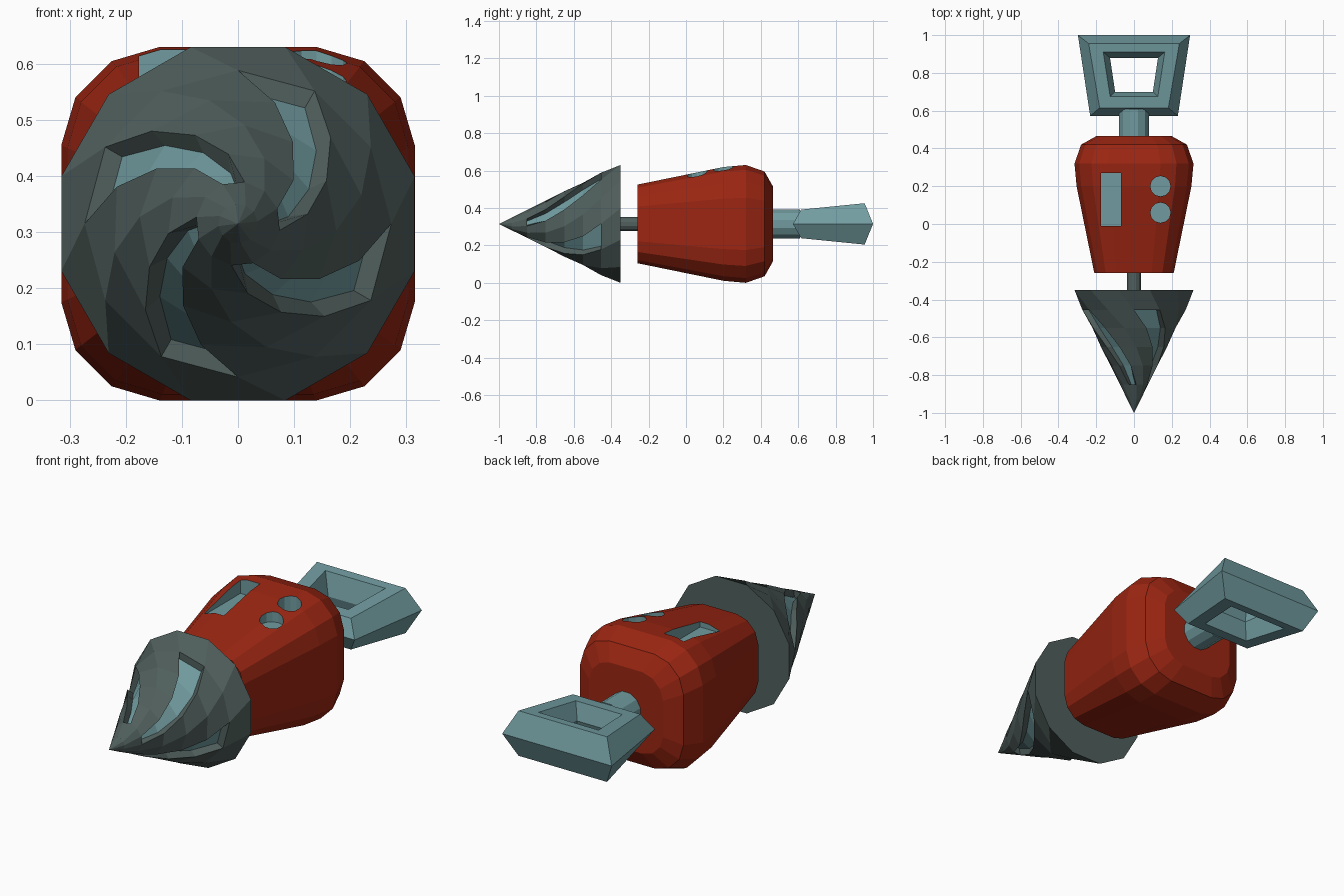
import bpy
import bmesh
from math import cos, sin, pi, radians
from mathutils import Matrix

if "Cube" in bpy.data.objects:
    bpy.data.objects.remove(bpy.data.objects["Cube"], do_unlink=True)

MID = 0.315  # height of the tool's long axis


def make_material(name, rgb):
    mat = bpy.data.materials.new(name)
    mat.use_nodes = True
    mat.diffuse_color = (*rgb, 1)
    mat.node_tree.nodes["Principled BSDF"].inputs["Base Color"].default_value = (*rgb, 1)
    return mat


red = make_material("body red", (0.33, 0.019, 0.006))
teal = make_material("pale teal metal", (0.165, 0.33, 0.35))
dark = make_material("dark grey metal", (0.08, 0.115, 0.108))


def finish(bm, name, *mats):
    bmesh.ops.recalc_face_normals(bm, faces=bm.faces)
    mesh = bpy.data.meshes.new(name)
    bm.to_mesh(mesh)
    bm.free()
    for mat in mats:
        mesh.materials.append(mat)
    obj = bpy.data.objects.new(name, mesh)
    bpy.context.collection.objects.link(obj)
    return obj


def loft(bm, loops, ring=False):
    """Skin matching loops of points; cap the ends, or join last to first."""
    rows = [[bm.verts.new(p) for p in loop] for loop in loops]
    n = len(rows[0])
    pairs = list(zip(rows, rows[1:])) + ([(rows[-1], rows[0])] if ring else [])
    for a, b in pairs:
        for k in range(n):
            bm.faces.new((a[k], a[(k + 1) % n], b[(k + 1) % n], b[k]))
    if not ring:
        bm.faces.new(rows[0])
        bm.faces.new(rows[-1])


def rod(name, radius, y0, y1, sides, mat):
    bm = bmesh.new()
    angles = [2 * pi * (k + 0.5) / sides for k in range(sides)]
    loft(bm, [[(radius * cos(a), y, MID + radius * sin(a)) for a in angles] for y in (y0, y1)])
    return finish(bm, name, mat)


# Body: tapered box with rounded corners and a rounded rear
corner = [(1, 0.444), (0.92, 0.714), (0.714, 0.92), (0.444, 1)]
section = []
for turn in range(4):
    for x, z in corner:
        for _ in range(turn):
            x, z = -z, x
        section.append((x, z))
stations = [(-0.26, 0.21), (0.2, 0.304), (0.32, 0.315), (0.42, 0.28), (0.465, 0.2)]
bm = bmesh.new()
loft(bm, [[(x * s, y, MID + z * s) for x, z in section] for y, s in stations])
body = finish(bm, "body", red, teal)

# Recesses in the top of the body: one slot and two round dials
bm = bmesh.new()
FLOOR, TOP = 0.55, 0.75
slot = Matrix.Translation((-0.123, 0.13, (FLOOR + TOP) / 2)) @ Matrix.Diagonal((0.106, 0.28, TOP - FLOOR, 1))
bmesh.ops.create_cube(bm, size=1, matrix=slot)
for y in (0.06, 0.2):
    bmesh.ops.create_cone(bm, cap_ends=True, segments=12, radius1=0.054, radius2=0.054, depth=TOP - FLOOR,
                          matrix=Matrix.Translation((0.14, y, (FLOOR + TOP) / 2)))
for face in bm.faces:
    face.material_index = 1
cutter = finish(bm, "recess_cutter", red, teal)
cutter.hide_render = True
cut = body.modifiers.new("recesses", "BOOLEAN")
cut.object = cutter
cut.operation = "DIFFERENCE"
cut.solver = "EXACT"
bpy.context.view_layer.objects.active = body
bpy.ops.object.modifier_apply(modifier=cut.name)
bpy.data.objects.remove(cutter, do_unlink=True)

# Drill bit: twisted twelve-sided cone with four sunken spiral grooves
SIDES, DEPTH = 12, 0.035
ring_y = [-0.35, -0.455, -0.55, -0.65, -0.75, -0.85, -0.93]
twist = [0, 15, 32, 49, 67, 84, 98]
bm = bmesh.new()
cache = {}


def vert(i, k, sunk=False):
    key = (i, k % SIDES, sunk)
    if key not in cache:
        r = 0.326 * (1 + ring_y[i]) / 0.65 - (DEPTH if sunk else 0)
        a = radians(15 + 30 * k - twist[i])
        cache[key] = bm.verts.new((r * cos(a), ring_y[i], MID + r * sin(a)))
    return cache[key]


def wall(a, b):
    bm.faces.new((vert(*a), vert(*b), vert(*b, True), vert(*a, True)))


last = len(ring_y) - 1
tip = bm.verts.new((0, -1, MID))
bm.faces.new([vert(0, k) for k in range(SIDES)])
for k in range(SIDES):
    bm.faces.new((vert(last, k), vert(last, k + 1), tip))
    groove = k % 3 == 2
    for i in range(last):
        sunk = groove and 1 <= i <= 4
        face = bm.faces.new([vert(*c, sunk) for c in ((i, k), (i, k + 1), (i + 1, k + 1), (i + 1, k))])
        if sunk:
            face.material_index = 1
            wall((i, k), (i + 1, k))
            wall((i, k + 1), (i + 1, k + 1))
    if groove:
        wall((1, k), (1, k + 1))
        wall((5, k), (5, k + 1))
finish(bm, "drill_bit", dark, teal)

# Rods joining the bit and the handle to the body
rod("bit_shaft", 0.039, -0.36, -0.25, 12, dark)
rod("handle_shaft", 0.081, 0.45, 0.61, 12, teal)


# Handle: trapezoid frame with a six-sided cross-section, thicker at the rear
def frame(front_y, front_x, rear_y, rear_x, side):
    corners = [(-front_x, front_y), (front_x, front_y), (rear_x, rear_y), (-rear_x, rear_y)]
    return [(x, y, MID + side * (0.076 + 0.1 * (y - 0.61))) for x, y in corners]


outer = (0.572, 0.232, 1, 0.297)
outer_rim = (0.615, 0.182, 0.955, 0.24)
inner_rim = (0.674, 0.126, 0.91, 0.163)
inner = (0.7, 0.1, 0.88, 0.127)
loops = [(outer, 0), (outer_rim, 1), (inner_rim, 1), (inner, 0), (inner_rim, -1), (outer_rim, -1)]
bm = bmesh.new()
loft(bm, [frame(*loop, side) for loop, side in loops], ring=True)
finish(bm, "handle", teal)
